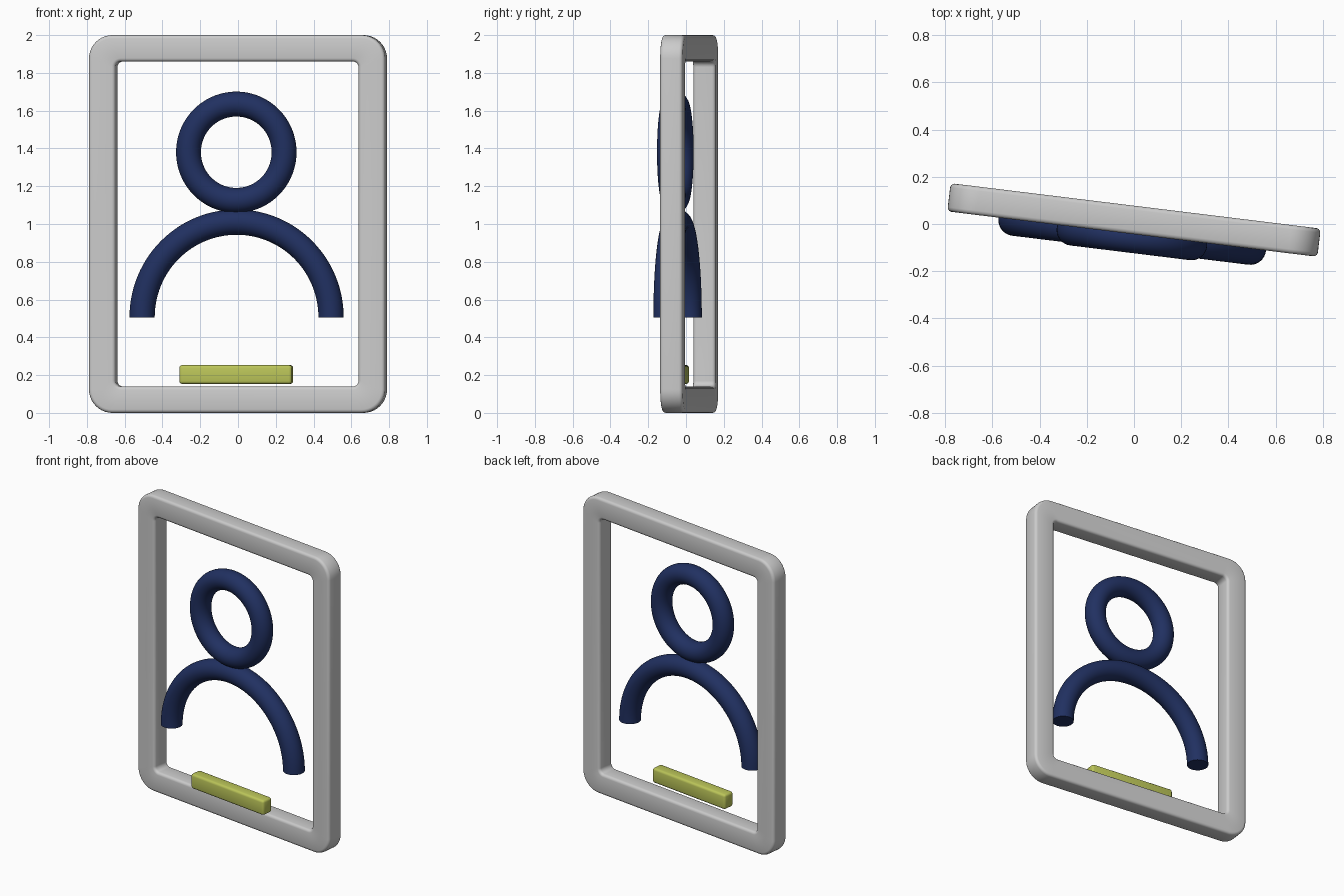
import bpy, bmesh, math
from mathutils import Matrix

if "Cube" in bpy.data.objects:
    bpy.data.objects.remove(bpy.data.objects["Cube"])

# The whole model is turned slightly about the vertical axis
BASE = Matrix.Translation((0, 0.017, 0)) @ Matrix.Rotation(math.radians(-7), 4, 'Z')


def material(name, rgb):
    m = bpy.data.materials.new(name)
    m.diffuse_color = (*rgb, 1)
    m.use_nodes = True
    m.node_tree.nodes["Principled BSDF"].inputs["Base Color"].default_value = m.diffuse_color
    return m


def finish(bm, name, mat=None):
    bmesh.ops.recalc_face_normals(bm, faces=bm.faces)
    me = bpy.data.meshes.new(name)
    bm.to_mesh(me)
    bm.free()
    ob = bpy.data.objects.new(name, me)
    bpy.context.collection.objects.link(ob)
    ob.matrix_world = BASE
    if mat:
        me.materials.append(mat)
    bpy.ops.object.select_all(action='DESELECT')
    bpy.context.view_layer.objects.active = ob
    ob.select_set(True)
    bpy.ops.object.shade_smooth_by_angle(angle=math.radians(35))
    return ob


def bridge(bm, a, b):
    for i in range(len(a)):
        j = (i + 1) % len(a)
        bm.faces.new((a[i], a[j], b[j], b[i]))


def rounded_loop(bm, hx, hz, r, y, steps=10):
    verts = []
    for k, (sx, sz) in enumerate(((1, 1), (-1, 1), (-1, -1), (1, -1))):
        for s in range(steps + 1):
            t = math.pi / 2 * (k + s / steps)
            verts.append(bm.verts.new((sx * (hx - r) + r * math.cos(t), y,
                                       1 + sz * (hz - r) + r * math.sin(t))))
    return verts


def tube_arc(name, radius, minor, y, z, sweep, mat, steps):
    """Round tube bent around the depth axis; capped unless a full ring."""
    bm = bmesh.new()
    closed = sweep > 6.28
    rings = []
    for i in range(steps if closed else steps + 1):
        a = sweep * i / steps
        ring = []
        for j in range(32):
            b = 2 * math.pi * j / 32
            d = radius + minor * math.cos(b)
            ring.append(bm.verts.new((d * math.cos(a), y + minor * math.sin(b),
                                      z + d * math.sin(a))))
        rings.append(ring)
    for a, b in zip(rings, rings[1:]):
        bridge(bm, a, b)
    if closed:
        bridge(bm, rings[-1], rings[0])
    else:
        bm.faces.new(rings[0])
        bm.faces.new(rings[-1])
    return finish(bm, name, mat)


blue = material("navy", (0.015, 0.03, 0.12))
yellow = material("lime_yellow", (0.5, 0.56, 0.1))

# Rounded frame: softened cross-section swept around the outline
bm = bmesh.new()
D, E = 0.06, 0.018
arc = [(E - E * math.sin(t), E - E * math.cos(t))
       for t in (math.pi / 6 * k for k in range(4))]
outer = [(i, -D + d) for i, d in arc] + [(i, D - d) for i, d in reversed(arc)]
loops = [rounded_loop(bm, 0.79 - i, 1 - i, 0.125 - i, y) for i, y in outer]
loops += [rounded_loop(bm, 0.648 + i, 0.86 + i, 0.03 + i, y) for i, y in reversed(outer)]
for a, b in zip(loops, loops[1:] + loops[:1]):
    bridge(bm, a, b)
finish(bm, "frame")

# Head ring and shoulder arch
tube_arc("head_ring", 0.255, 0.066, -0.074, 1.38, 2 * math.pi, blue, 72)
tube_arc("shoulder_arch", 0.504, 0.067, -0.062, 0.506, math.pi, blue, 56)

# Small bar near the bottom edge
bm = bmesh.new()
bmesh.ops.create_cube(bm, size=1, matrix=Matrix.Translation((0, -0.076, 0.203))
                      @ Matrix.Diagonal((0.6, 0.08, 0.1, 1)))
bmesh.ops.bevel(bm, geom=bm.edges[:], offset=0.015, segments=3, profile=0.5, affect='EDGES')
finish(bm, "lower_bar", yellow)
